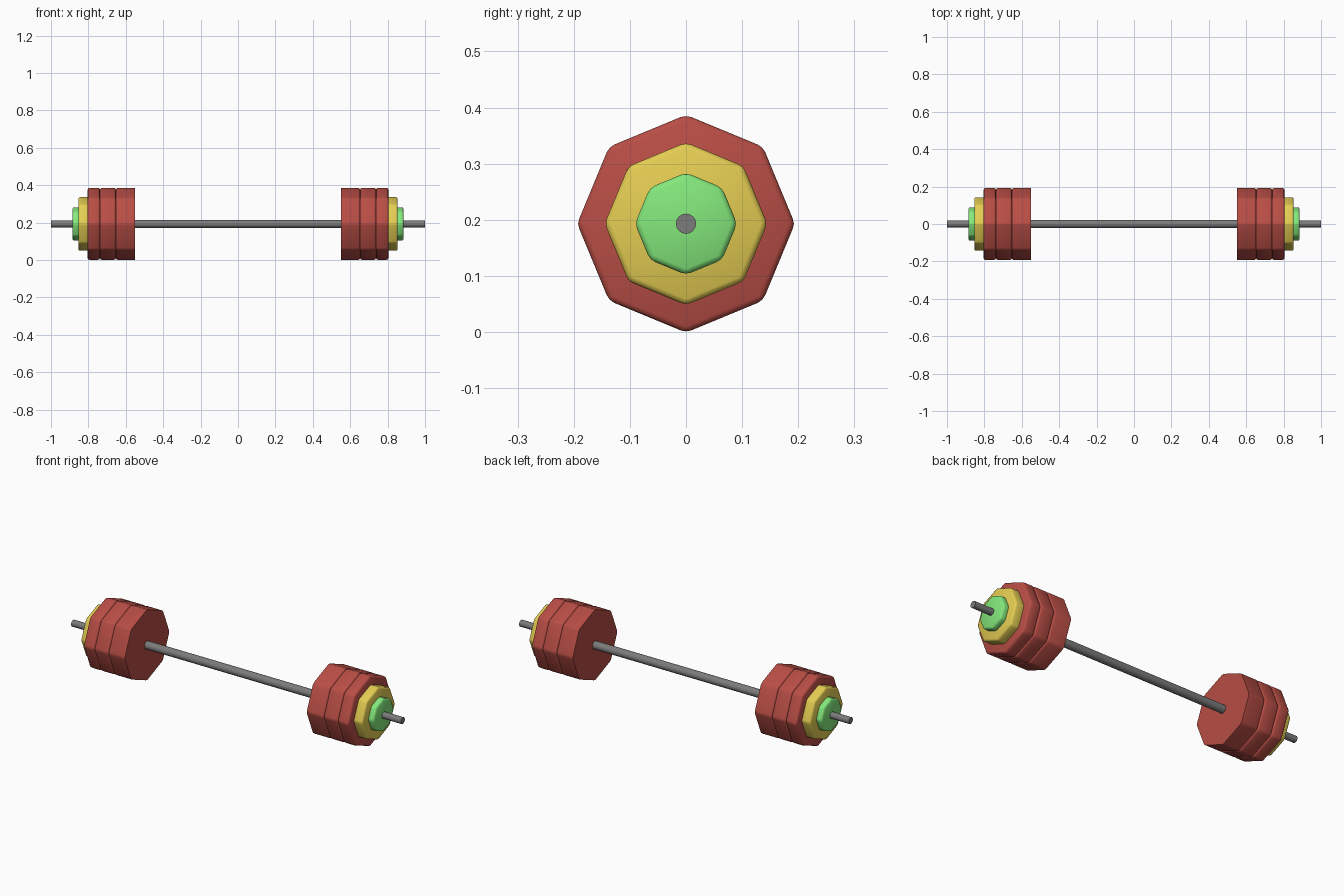
import bpy, bmesh, math

if "Cube" in bpy.data.objects:
    bpy.data.objects.remove(bpy.data.objects["Cube"])

CENTRE_Z = 0.193


def material(name, rgb):
    mat = bpy.data.materials.new(name)
    mat.diffuse_color = (*rgb, 1)
    mat.use_nodes = True
    mat.node_tree.nodes["Principled BSDF"].inputs["Base Color"].default_value = mat.diffuse_color
    return mat


def x_cylinder(bm, x0, x1, radius, sides):
    """Closed cylinder along x with a vertex pointing straight up."""
    ring = [(radius * math.sin(2 * math.pi * i / sides),
             radius * math.cos(2 * math.pi * i / sides)) for i in range(sides)]
    a = [bm.verts.new((x0, y, z)) for y, z in ring]
    b = [bm.verts.new((x1, y, z)) for y, z in ring]
    bm.faces.new(a)
    bm.faces.new(b)
    for i in range(sides):
        j = (i + 1) % sides
        bm.faces.new((a[i], a[j], b[j], b[i]))
    bmesh.ops.recalc_face_normals(bm, faces=bm.faces)


def finish(bm, name, mat, smooth_angle):
    mesh = bpy.data.meshes.new(name)
    bm.to_mesh(mesh)
    bm.free()
    obj = bpy.data.objects.new(name, mesh)
    obj.location.z = CENTRE_Z
    bpy.context.collection.objects.link(obj)
    mesh.materials.append(mat)
    bpy.context.view_layer.objects.active = obj
    obj.select_set(True)
    bpy.ops.object.shade_smooth_by_angle(angle=math.radians(smooth_angle))
    obj.select_set(False)
    return obj


def plate(name, x0, x1, radius, mat, bevel=0.01, square_inner=False):
    """Octagonal weight with softened edges, mirrored to the other end."""
    bm = bmesh.new()
    x_cylinder(bm, x0, x1, radius, 8)
    edges = [e for e in bm.edges
             if not (square_inner and all(v.co.x < x0 + 1e-4 for v in e.verts))]
    bmesh.ops.bevel(bm, geom=edges, offset=bevel, offset_type='OFFSET',
                    segments=2, profile=0.5, affect='EDGES', clamp_overlap=True)
    obj = finish(bm, name, mat, 50)
    obj.modifiers.new("both_ends", 'MIRROR').use_axis[0] = True


def bar(name, spans, mat):
    bm = bmesh.new()
    for x0, x1, radius in spans:
        x_cylinder(bm, x0, x1, radius, 16)
    finish(bm, name, mat, 30)


red = material("red", (0.48, 0.075, 0.06))
yellow = material("yellow", (0.78, 0.61, 0.085))
green = material("green", (0.23, 0.81, 0.20))
steel = material("dark_grey", (0.20, 0.20, 0.20))

# Bar: thicker grip in the middle, thinner sleeves through the plates
bar("grip_bar", [(-0.56, 0.56, 0.022)], steel)
bar("sleeve_bar", [(-1, -0.55, 0.018), (0.55, 1, 0.018)], steel)

# Three large plates, then a medium and a small one
plate("large_plate_inner", 0.552, 0.653, 0.194, red, square_inner=True)
plate("large_plate_middle", 0.653, 0.738, 0.194, red)
plate("large_plate_outer", 0.738, 0.804, 0.194, red)
plate("medium_plate", 0.79, 0.854, 0.145, yellow)
plate("small_plate", 0.84, 0.885, 0.091, green)
